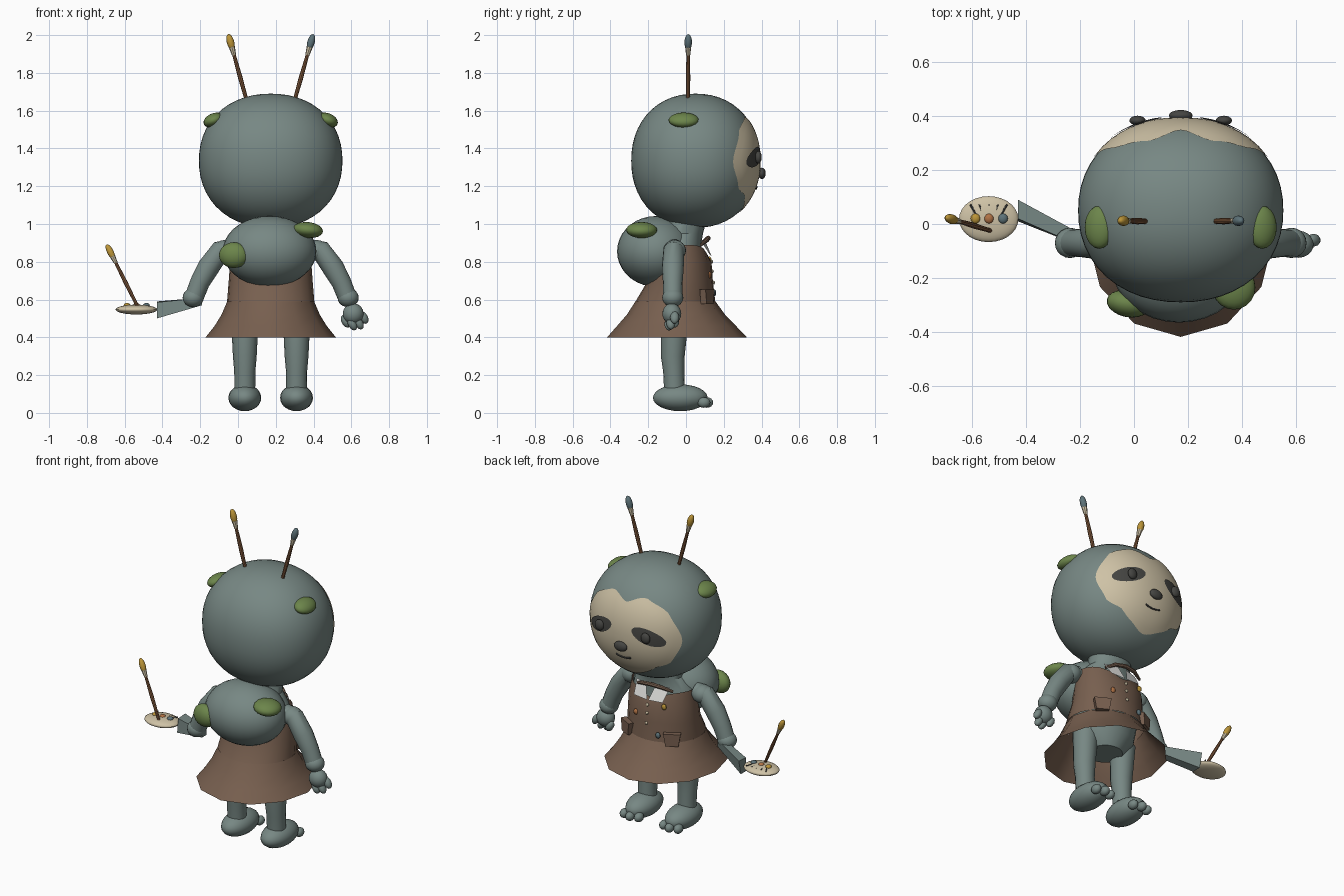
import bpy, bmesh, math
from mathutils import Vector, Euler

if "Cube" in bpy.data.objects:
    bpy.data.objects.remove(bpy.data.objects["Cube"])

CX = 0.173  # body centre line

def mat(name, r, g, b):
    m = bpy.data.materials.new(name)
    m.diffuse_color = (r, g, b, 1)
    m.use_nodes = True
    m.node_tree.nodes["Principled BSDF"].inputs["Base Color"].default_value = m.diffuse_color
    return m

TEAL = mat("grey_teal", .185, .245, .23)
BROWN = mat("leather_brown", .185, .115, .078)
GREEN = mat("leaf_green", .15, .235, .07)
CREAM = mat("cream", .62, .54, .38)
DARK = mat("charcoal", .06, .06, .055)
WHITE = mat("collar_white", .72, .72, .70)
YELLOW = mat("ochre", .50, .30, .04)
ORANGE = mat("orange", .44, .17, .06)
BLUE = mat("slate_blue", .11, .17, .19)
WOOD = mat("wood", .22, .10, .045)

def make(name, bm, m, fix=True):
    if fix:
        bmesh.ops.recalc_face_normals(bm, faces=bm.faces)
    me = bpy.data.meshes.new(name)
    bm.to_mesh(me)
    bm.free()
    me.materials.append(m)
    ob = bpy.data.objects.new(name, me)
    bpy.context.collection.objects.link(ob)
    return ob

def ball(name, c, r, m, rot=(0, 0, 0), seg=20):
    bm = bmesh.new()
    bmesh.ops.create_uvsphere(bm, u_segments=seg, v_segments=seg // 2 + 2, radius=1)
    R = Euler(rot).to_matrix()
    for v in bm.verts:
        v.co = Vector(c) + R @ Vector([v.co[i] * r[i] for i in range(3)])
    return make(name, bm, m)

def bridge(bm, rings, caps):
    n = len(rings[0])
    for a, b in zip(rings, rings[1:]):
        for i in range(n):
            bm.faces.new((a[i], a[(i + 1) % n], b[(i + 1) % n], b[i]))
    if caps:
        bm.faces.new(rings[0])
        bm.faces.new(rings[-1])

def tube(name, pts, m, seg=12):
    """pts: (x, y, z, radius) along a path"""
    bm, rings = bmesh.new(), []
    P = [Vector(p[:3]) for p in pts]
    for i, p in enumerate(P):
        d = (P[min(i + 1, len(P) - 1)] - P[max(i - 1, 0)]).normalized()
        s = d.cross(Vector((0, 1, 0.01))).normalized()
        t = d.cross(s)
        rings.append([bm.verts.new(p + pts[i][3] * (s * math.cos(a) + t * math.sin(a)))
                      for a in [k * math.tau / seg for k in range(seg)]])
    bridge(bm, rings, True)
    return make(name, bm, m)

def loft(name, rings, m, seg=12, caps=False, dip=0):
    """rings: (z, centre y, rx, ry); dip lowers the front of the last ring"""
    bm, out = bmesh.new(), []
    for j, (z, cy, rx, ry) in enumerate(rings):
        ring = []
        for k in range(seg):
            a = k * math.tau / seg
            x, y = rx * math.cos(a), ry * math.sin(a)
            d = dip * math.exp(-(x / .1) ** 2) if j == len(rings) - 1 and y > 0 else 0
            ring.append(bm.verts.new((CX + x, cy + y, z - d)))
        out.append(ring)
    bridge(bm, out, caps)
    return make(name, bm, m)

# head: slightly squared ellipsoid
HC, HR, N = Vector((CX, .05, 1.335)), (.38, .34, .355), 2.15
head = ball("head", (0, 0, 0), (1, 1, 1), TEAL, seg=48)
for v in head.data.vertices:
    k = sum(abs(c) ** N for c in v.co) ** (-1 / N)
    v.co = HC + Vector([v.co[i] * k * HR[i] for i in range(3)])

def surf(dx, z, off):
    q = 1 - abs(dx / HR[0]) ** N - abs((z - HC.z) / HR[2]) ** N
    return Vector((CX + dx, HC.y + HR[1] * max(q, 0) ** (1 / N) + off, z))

def patch(name, cx, cz, outline, m, off, seg=64, steps=10):
    """disc wrapped on the front of the head; outline(angle) -> (dx, dz)"""
    bm = bmesh.new()
    mid = bm.verts.new(surf(cx, cz, off))
    rings = []
    for s in range(1, steps + 1):
        ring = []
        for k in range(seg):
            dx, dz = outline(k * math.tau / seg)
            ring.append(bm.verts.new(surf(cx + dx * s / steps, cz + dz * s / steps, off)))
        rings.append(ring)
    for i in range(seg):
        bm.faces.new((mid, rings[0][i], rings[0][(i + 1) % seg]))
    bridge(bm, rings, False)
    return make(name, bm, m)

# pale face mask, radius by angle measured from straight up
KEYS = [(0, .20), (30, .265), (60, .30), (90, .322), (115, .30), (137, .255), (157, .255), (180, .27)]

def mask(a):
    d = math.degrees(a)
    d = min(d, 360 - d)
    for (a0, r0), (a1, r1) in zip(KEYS, KEYS[1:]):
        if d <= a1 + 1e-6:
            t = (d - a0) / (a1 - a0)
            r = r0 + (r1 - r0) * (t * t * (3 - 2 * t))
            return r * math.sin(a), r * math.cos(a)

patch("face_mask", 0, 1.33, mask, CREAM, .005)

for s in (-1, 1):
    def eye_shape(a, s=s):
        u, w, t = .1 * math.cos(a), .045 * math.sin(a), -s * .36
        return u * math.cos(t) - w * math.sin(t), u * math.sin(t) + w * math.cos(t)
    patch("eye_patch", s * .165, 1.355, eye_shape, DARK, .010, 32, 5)
    ball("eye", (CX + s * .16, .383, 1.353), (.03, .018, .033), DARK)
    ball("head_leaf", (CX + s * .302, -.012, 1.55), (.056, .08, .036), GREEN, (0, s * .4, 0))
ball("nose", (CX, .402, 1.268), (.044, .02, .03), DARK)
tube("mouth", [(*surf(x, 1.188 + 4 * x * x, .006), .006) for x in (-.05, -.03, 0, .03, .05)], DARK, 6)

# paint brushes: handle, ferrule, bristles
def brush(name, a, b, m, r=.011):
    a, b = Vector(a), Vector(b)
    p = lambda t: tuple(a.lerp(b, t))
    tube(name + "_handle", [(*p(0), r * .8), (*p(.4), r * 1.1), (*p(.74), r * .8)], WOOD, 8)
    tube(name + "_ferrule", [(*p(.72), r * 1.0), (*p(.84), r * 1.5)], CREAM, 8)
    q = (b - a).to_track_quat('Z', 'Y').to_euler()
    ball(name + "_bristles", p(.9), (r * 1.8, r * 1.8, .045), m, q, 12)

brush("left_antenna", (.055, .01, 1.62), (-.05, .012, 2.0), YELLOW)
brush("right_antenna", (.29, .01, 1.62), (.397, .012, 2.0), BLUE)

# torso, neck, back hump with leaves
loft("torso", [(.42, -.05, .10, .10), (.50, -.05, .17, .15), (.65, -.05, .20, .17),
               (.80, -.03, .20, .13), (.89, -.03, .19, .11), (.95, -.02, .13, .11),
               (1.06, 0, .13, .12)], TEAL, 24, True)
ball("hump", (CX - .006, -.16, .855), (.248, .205, .187), TEAL, seg=32)
ball("hump_leaf_low", (-.022, -.295, .835), (.08, .05, .068), GREEN, (0, 0, -.2))
ball("hump_leaf_high", (.37, -.235, .968), (.08, .082, .042), GREEN, (0, .1, 0))

# dress
loft("skirt", [(.40, -.048, .345, .37), (.46, -.05, .297, .315), (.52, -.053, .26, .26),
               (.59, -.056, .23, .212)], BROWN)
loft("bodice", [(.59, -.056, .231, .211), (.70, -.03, .222, .172), (.80, -.025, .215, .16),
                (.89, -.025, .20, .135)], BROWN, 24, dip=.05)

# collar flaps and neck cord
for s in (-1, 1):
    bm = bmesh.new()
    pts = [(.005, .135, .83), (.03, .10, .915), (.115, .075, .915), (.10, .128, .835)]
    f = bm.faces.new([bm.verts.new((CX + s * x, y, z)) for x, y, z in pts])
    bmesh.ops.solidify(bm, geom=[f], thickness=.008)
    make("collar_flap", bm, WHITE)
tube("neck_cord", [(.03, .085, .90, .008), (.09, .11, .92, .012), (.16, .118, .925, .013),
                   (.23, .11, .915, .012), (.28, .08, .89, .008)], BROWN, 8)

# buttons, paint dots and pockets on the bodice
for z, y in ((.80, .136), (.75, .14), (.69, .147)):
    ball("button", (CX, y, z), (.01, .007, .01), CREAM, seg=8)
for x, y, z, m in ((.065, .125, .81, YELLOW), (.26, .125, .73, ORANGE), (.09, .15, .635, BLUE)):
    ball("paint_dot", (x, y, z), (.016, .01, .018), m, seg=10)
for s in (-1, 1):
    bm = bmesh.new()
    bmesh.ops.create_cube(bm, size=1)
    R = Euler((0, 0, -s * .5)).to_matrix()
    for v in bm.verts:
        w = .1 if v.co.z > 0 else .075
        v.co = R @ Vector((v.co.x * w, v.co.y * .035, v.co.z * .075)) + Vector((CX + s * .155, .112, .615))
    make("pocket", bm, BROWN)

# legs and feet with toes
for s in (-1, 1):
    x = CX + s * .137
    tube("leg", [(x, -.06, .52, .075), (x, -.065, .40, .068), (x, -.07, .30, .063),
                 (x, -.065, .22, .056), (x, -.06, .10, .055)], TEAL, 16)
    ball("foot", (x, -.03, .08), (.087, .145, .071), TEAL)
    for dx in (-.05, 0, .05):
        ball("toe", (x + dx, .11 - abs(dx) * .3, .055), (.026, .034, .028), TEAL, seg=12)

# arms
for s in (-1, 1):
    A = lambda dx, y, z, r: (CX + s * dx, y, z, r)
    tube("arm", [A(.20, -.06, .87, .05), A(.265, -.065, .86, .055), A(.33, -.07, .77, .058),
                 A(.375, -.07, .69, .052), A(.41, -.07, .60, .05)], TEAL, 16)
    ball("shoulder", (CX + s * .245, -.06, .86), (.06, .06, .055), TEAL)
    ball("wrist", (CX + s * .41, -.07, .61), (.056, .056, .05), TEAL)

# free hand
ball("palm", (.61, -.075, .525), (.055, .05, .055), TEAL, (0, -.4, 0))
for x, y, z in ((.57, -.06, .485), (.605, -.09, .47), (.64, -.08, .475), (.665, -.06, .505)):
    ball("finger", (x, y, z), (.022, .024, .036), TEAL, (0, -.5, 0), 12)

# stretched hand holding the palette
bm = bmesh.new()
near = [bm.verts.new((-.19, y, z)) for y, z in ((-.085, .57), (-.04, .57), (-.04, .61), (-.085, .61))]
far = [bm.verts.new((-.43, y, z)) for y, z in ((.01, .50), (.07, .50), (.09, .59), (.02, .585))]
bridge(bm, [near, far], True)
make("palette_hand", bm, TEAL)

# palette with paints, rays and a brush
ball("palette", (-.538, .018, .547), (.11, .085, .026), CREAM, seg=28)
for x, m in ((-.587, YELLOW), (-.537, ORANGE), (-.485, BLUE)):
    ball("paint_blob", (x, .02, .57), (.018, .019, .012), m, seg=12)
for k in range(-2, 3):
    tube("palette_stroke", [(-.538 + k * .023, .035, .568, .004), (-.538 + k * .034, .072, .564, .004)], DARK, 6)
brush("palette_brush", (-.53, -.025, .56), (-.692, .023, .885), YELLOW, .010)

# smooth shading with sharp edges kept
for o in bpy.context.scene.objects:
    o.select_set(True)
    bpy.context.view_layer.objects.active = o
bpy.ops.object.shade_smooth_by_angle(angle=math.radians(40))
